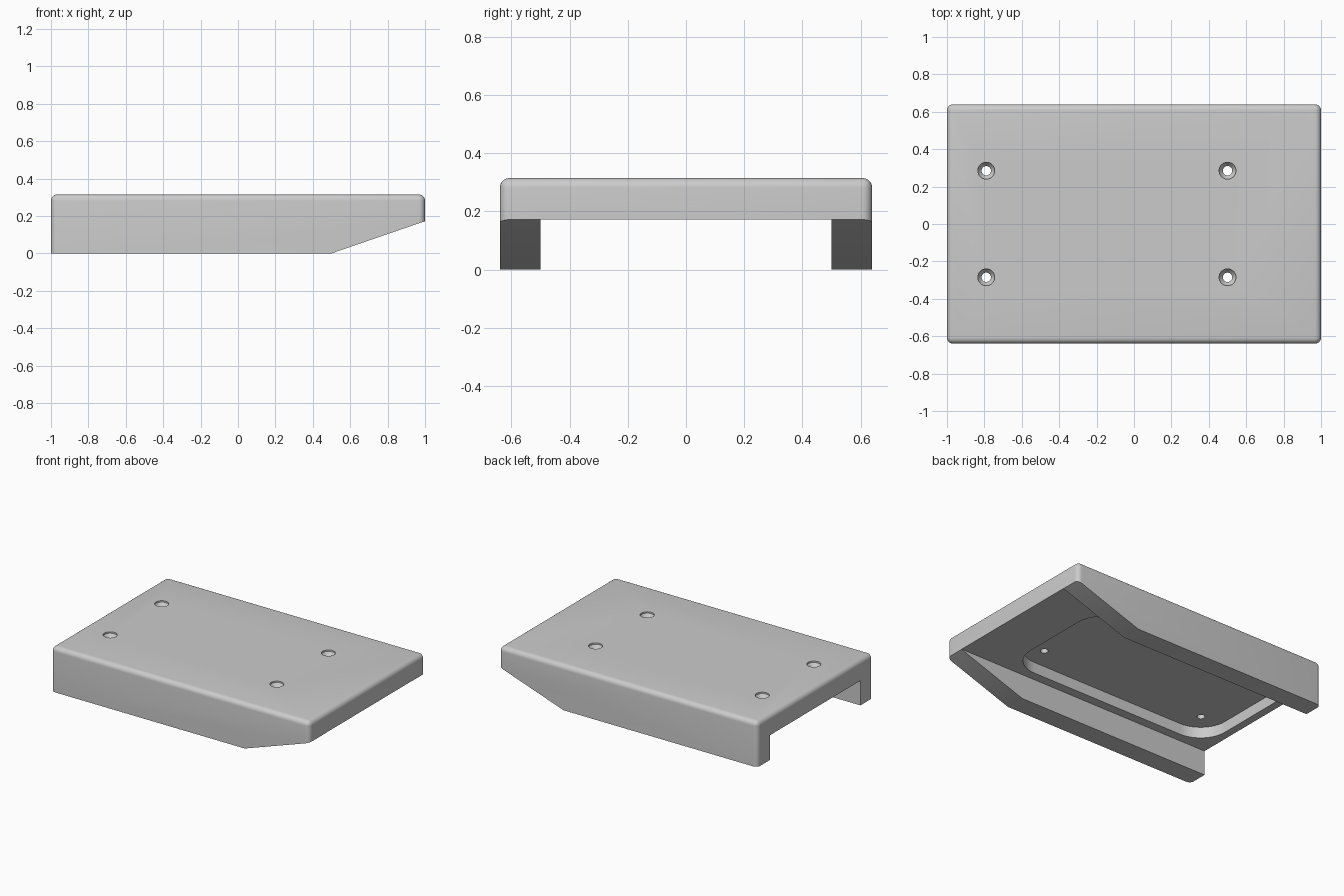
import bpy, bmesh, math

cube = bpy.data.objects.get("Cube")
if cube:
    bpy.data.objects.remove(cube, do_unlink=True)

HALF_Y, TOP, ROUND = 0.64, 0.315, 0.033
CHANNEL_Y, CHANNEL_TOP = 0.5, 0.173
POCKET_TOP = 0.25

grey = bpy.data.materials.new("light grey")
grey.use_nodes = True
grey.diffuse_color = (0.6, 0.6, 0.6, 1)
grey.node_tree.nodes["Principled BSDF"].inputs["Base Color"].default_value = (0.6, 0.6, 0.6, 1)


def loft(rings):
    """Closed solid through a list of rings of 3D points."""
    bm = bmesh.new()
    vs = [[bm.verts.new(p) for p in ring] for ring in rings]
    n = len(vs[0])
    for a, b in zip(vs, vs[1:]):
        for i in range(n):
            j = (i + 1) % n
            bm.faces.new((a[i], a[j], b[j], b[i]))
    bm.faces.new(vs[0][::-1])
    bm.faces.new(vs[-1])
    bmesh.ops.recalc_face_normals(bm, faces=bm.faces)
    return bm


def to_object(name, bm):
    mesh = bpy.data.meshes.new(name)
    bm.to_mesh(mesh)
    bm.free()
    mesh.materials.append(grey)
    obj = bpy.data.objects.new(name, mesh)
    bpy.context.collection.objects.link(obj)
    return obj


def rounded_rect(cx, hx, hy, r, z, seg=12):
    pts = []
    for k, (sx, sy) in enumerate([(1, 1), (-1, 1), (-1, -1), (1, -1)]):
        for i in range(seg + 1):
            a = math.pi / 2 * (k + i / seg)
            pts.append((cx + sx * (hx - r) + r * math.cos(a),
                        sy * (hy - r) + r * math.sin(a), z))
    return pts


def circle(x, y, r, z, n=32):
    return [(x + r * math.cos(2 * math.pi * i / n),
             y + r * math.sin(2 * math.pi * i / n), z) for i in range(n)]


# Body: side profile with a sloped toe, swept across the width
side = [(-1, 0), (0.5, 0), (1, 0.172), (1, TOP), (-1, TOP)]
bm = loft([[(x, y, z) for x, z in side] for y in (-HALF_Y, HALF_Y)])

# Round the upright corners and the whole top rim
edges = []
for e in bm.edges:
    a, b = (v.co for v in e.verts)
    upright = abs(a.x - b.x) < 1e-5 and abs(a.y - b.y) < 1e-5
    rim = a.z > TOP - 1e-4 and b.z > TOP - 1e-4
    if upright or rim:
        edges.append(e)
bmesh.ops.bevel(bm, geom=edges, offset=ROUND, segments=6, profile=0.5, affect='EDGES')
body = to_object("mounting_cover", bm)

# Cutters: open channel between the legs, shallow pocket, countersunk holes
c = CHANNEL_Y
cutters = [
    to_object("channel_cutter", loft([[(-2, -c, z), (2, -c, z), (2, c, z), (-2, c, z)]
                                      for z in (-0.5, CHANNEL_TOP)])),
    to_object("pocket_cutter", loft([rounded_rect(-0.145, 0.8, 0.435, 0.2, z)
                                     for z in (0.1, POCKET_TOP)])),
]
for x in (-0.79, 0.5):
    for y in (-0.285, 0.285):
        cutters.append(to_object("screw_hole_cutter", loft(
            [circle(x, y, r, z) for r, z in
             [(0.025, 0.2), (0.025, TOP - 0.035), (0.045, TOP - 0.01), (0.045, TOP + 0.1)]])))

for cutter in cutters:
    cutter.hide_render = True
    mod = body.modifiers.new(cutter.name, 'BOOLEAN')
    mod.operation = 'DIFFERENCE'
    mod.solver = 'EXACT'
    mod.object = cutter

# Bake the cuts and drop the helpers
bpy.context.view_layer.update()
result = bpy.data.meshes.new_from_object(body.evaluated_get(bpy.context.evaluated_depsgraph_get()))
body.modifiers.clear()
body.data = result
body.data.materials.clear()
body.data.materials.append(grey)
for p in body.data.polygons:
    p.material_index = 0
for cutter in cutters:
    bpy.data.objects.remove(cutter, do_unlink=True)

for o in bpy.context.selected_objects:
    o.select_set(False)
body.select_set(True)
bpy.context.view_layer.objects.active = body
bpy.ops.object.shade_smooth_by_angle(angle=math.radians(30))
